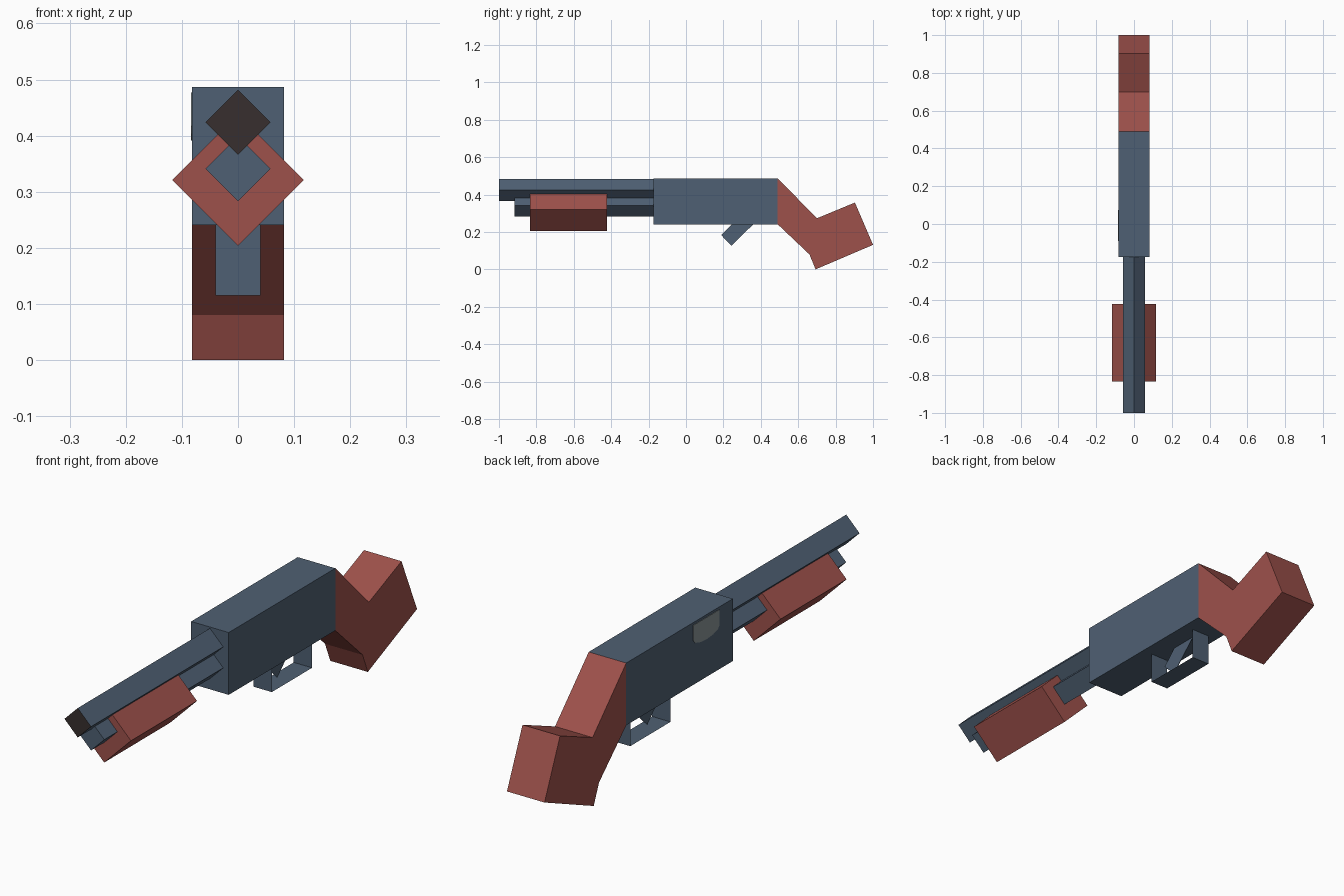
import bpy, bmesh, math
from mathutils import Vector

cube = bpy.data.objects.get("Cube")
if cube:
    bpy.data.objects.remove(cube, do_unlink=True)


def material(name, rgb):
    """Flat material from 0-255 display colour, stored as linear values."""
    lin = [((c / 255 + 0.055) / 1.055) ** 2.4 for c in rgb] + [1.0]
    m = bpy.data.materials.new(name)
    m.use_nodes = True
    m.diffuse_color = lin
    m.node_tree.nodes["Principled BSDF"].inputs["Base Color"].default_value = lin
    return m


STEEL = material("blue_steel", (79, 96, 115))
WOOD = material("red_wood", (158, 81, 75))
BORE = material("dark_bore", (55, 47, 46))
PORT = material("port_grey", (138, 148, 150))

HALF = 0.082       # half width of receiver and stock
FRONT, REAR = -0.175, 0.49
BOTTOM, TOP = 0.241, 0.487


def extrude(name, points, direction, *mats):
    """Make a flat polygon and sweep it along a direction into a solid."""
    bm = bmesh.new()
    face = bm.faces.new([bm.verts.new(p) for p in points])
    if direction:
        swept = bmesh.ops.extrude_face_region(bm, geom=[face], use_keep_orig=True)
        moved = [g for g in swept["geom"] if isinstance(g, bmesh.types.BMVert)]
        bmesh.ops.translate(bm, verts=moved, vec=Vector(direction))
        bmesh.ops.recalc_face_normals(bm, faces=bm.faces)
    mesh = bpy.data.meshes.new(name)
    bm.to_mesh(mesh)
    bm.free()
    obj = bpy.data.objects.new(name, mesh)
    bpy.context.collection.objects.link(obj)
    for m in mats:
        mesh.materials.append(m)
    return obj


def side_profile(name, yz, mat):
    return extrude(name, [(-HALF, y, z) for y, z in yz], (2 * HALF, 0, 0), mat)


def diamond_bar(name, z, r, y0, y1, *mats):
    ring = [(r, y0, z), (0, y0, z + r), (-r, y0, z), (0, y0, z - r)]
    return extrude(name, ring, (0, y1 - y0, 0), *mats)


# Receiver and stock
side_profile("receiver", [(FRONT, BOTTOM), (REAR, BOTTOM), (REAR, TOP), (FRONT, TOP)], STEEL)
side_profile("stock", [(REAR, TOP), (0.70, 0.273), (0.903, 0.357), (1.0, 0.131),
                       (0.693, 0.0), (0.66, 0.08), (REAR, BOTTOM)], WOOD)

# Barrel with dark muzzle face, magazine tube and pump grip
barrel = diamond_bar("barrel", 0.424, 0.058, -1.0, FRONT, STEEL, BORE)
for poly in barrel.data.polygons:
    if poly.normal.y < -0.9:
        poly.material_index = 1
diamond_bar("magazine_tube", 0.341, 0.058, -0.917, FRONT, STEEL)
diamond_bar("pump_grip", 0.321, 0.117, -0.835, -0.423, WOOD)

# Trigger guard: three thin bent strips
guard = [(0.154, BOTTOM), (0.154, 0.115), (0.405, 0.115), (0.405, BOTTOM)]
for label, (y0, z0), (y1, z1) in zip(("front", "bottom", "rear"), guard, guard[1:]):
    w = 0.04
    extrude("guard_" + label, [(-w, y0, z0), (w, y0, z0), (w, y1, z1), (-w, y1, z1)],
            None, STEEL)

# Trigger blade
extrude("trigger", [(-0.001, y, z) for y, z in
                    ((0.188, 0.183), (0.243, 0.127), (0.36, BOTTOM), (0.247, BOTTOM))],
        (0.002, 0, 0), STEEL)

# Ejection port plate with a rounded lower edge
outline = [(0.074, 0.477), (-0.09, 0.477)]
for i in range(7):
    a = math.pi * i / 6
    outline.append((-0.008 - 0.082 * math.cos(a), 0.417 - 0.026 * math.sin(a)))
extrude("ejection_port", [(-HALF - 0.002, y, z) for y, z in outline], (0.003, 0, 0), PORT)
